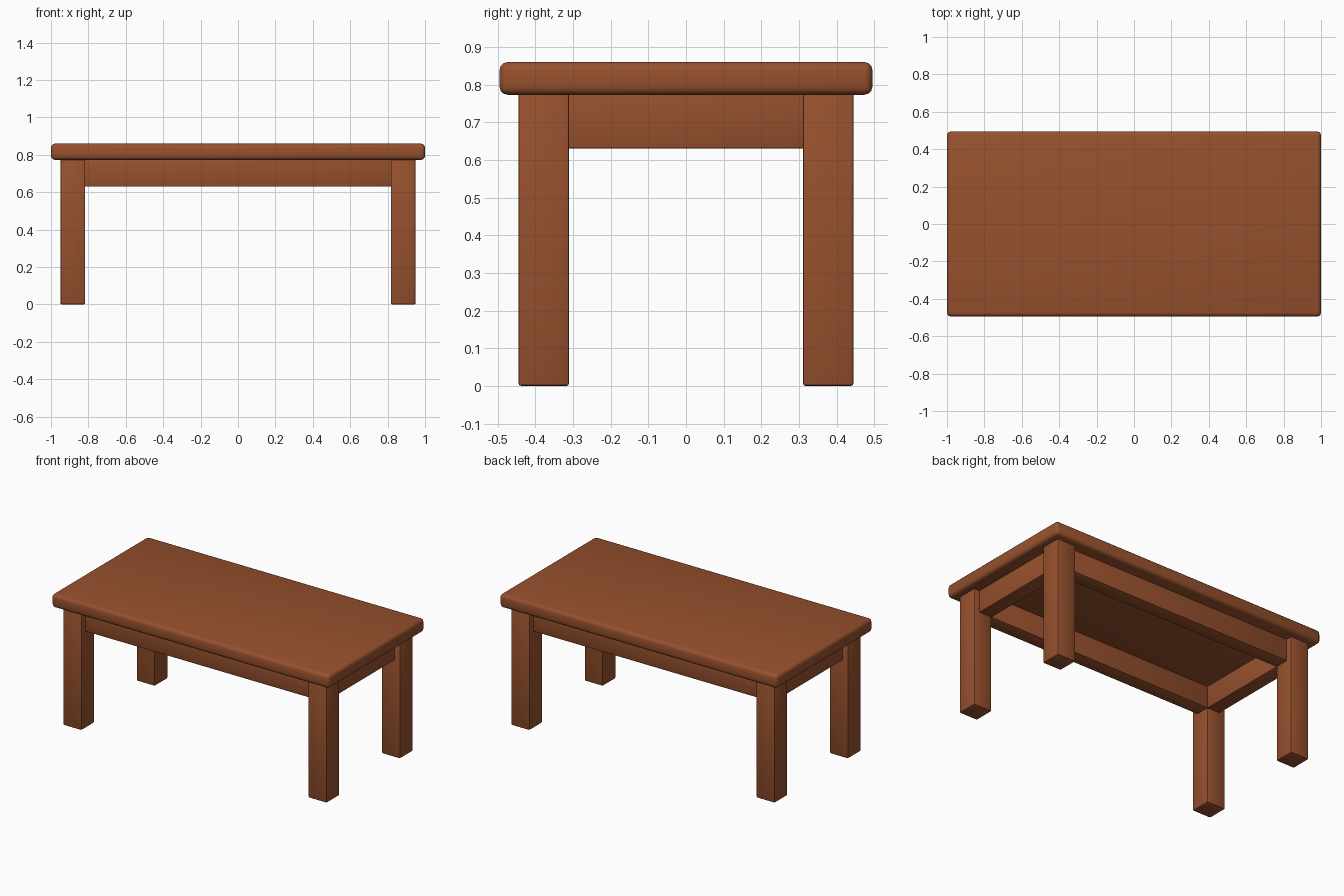
import bpy

cube = bpy.data.objects.get("Cube")
if cube:
    bpy.data.objects.remove(cube, do_unlink=True)

# Single warm wood colour
COLOUR = (0.31, 0.082, 0.027, 1.0)
wood = bpy.data.materials.new("reddish_brown_wood")
wood.use_nodes = True
wood.diffuse_color = COLOUR
bsdf = wood.node_tree.nodes["Principled BSDF"]
bsdf.inputs["Base Color"].default_value = COLOUR
bsdf.inputs["Roughness"].default_value = 0.8


def beam(name, low, high, bevel, segments=2):
    """Rounded box spanning two opposite corners."""
    centre = [(a + b) / 2 for a, b in zip(low, high)]
    bpy.ops.mesh.primitive_cube_add(size=1, location=centre)
    ob = bpy.context.object
    ob.name = name
    ob.scale = [b - a for a, b in zip(low, high)]
    bpy.ops.object.transform_apply(location=False, rotation=False, scale=True)
    mod = ob.modifiers.new("rounded_edges", "BEVEL")
    mod.width = bevel
    mod.segments = segments
    bpy.ops.object.modifier_apply(modifier=mod.name)
    bpy.ops.object.shade_smooth_by_angle()
    ob.data.materials.append(wood)
    return ob


TOP_Z, UNDER_Z, RAIL_Z = 0.86, 0.773, 0.63
LEG_X = (0.817, 0.95)
LEG_Y = (0.31, 0.445)
RECESS = 0.04

# Table top with softened rim
beam("table_top", (-1, -0.495, UNDER_Z), (1, 0.495, TOP_Z), 0.022, 3)


def span(sign, inner, outer):
    return sorted((sign * inner, sign * outer))


# Four square legs
for sx, side in ((1, "left"), (-1, "right")):
    for sy, end in ((-1, "front"), (1, "back")):
        x, y = span(sx, *LEG_X), span(sy, *LEG_Y)
        beam(f"{end}_{side}_leg", (x[0], y[0], 0), (x[1], y[1], UNDER_Z + 0.02), 0.008)

# Long rails, set back from the outer leg faces
for sy, end in ((-1, "front"), (1, "back")):
    y = span(sy, LEG_Y[0], LEG_Y[1] - RECESS)
    beam(f"{end}_rail", (-LEG_X[0] - 0.03, y[0], RAIL_Z),
         (LEG_X[0] + 0.03, y[1], UNDER_Z + 0.02), 0.005)

# Short end rails
for sx, side in ((1, "left"), (-1, "right")):
    x = span(sx, LEG_X[0], LEG_X[1] - RECESS)
    beam(f"{side}_rail", (x[0], -LEG_Y[0] - 0.03, RAIL_Z),
         (x[1], LEG_Y[0] + 0.03, UNDER_Z + 0.02), 0.005)
